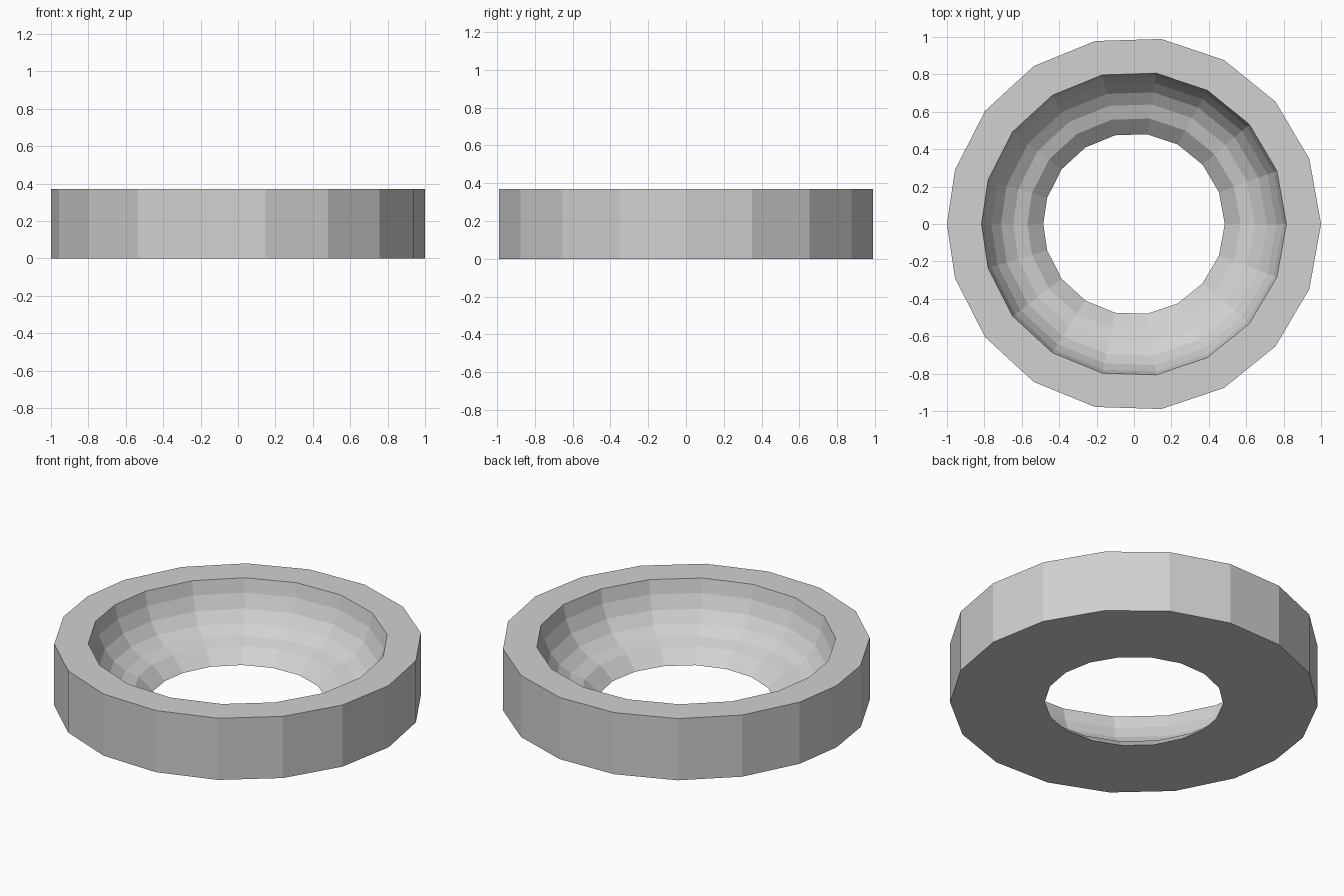
import bpy
import bmesh
from math import cos, sin, radians

cube = bpy.data.objects.get("Cube")
if cube:
    bpy.data.objects.remove(cube, do_unlink=True)

# Plain grey material
GREY = (0.64, 0.64, 0.64, 1.0)
grey = bpy.data.materials.new("light_grey")
grey.use_nodes = True
grey.diffuse_color = GREY
grey.node_tree.nodes["Principled BSDF"].inputs["Base Color"].default_value = GREY

# Closed cross-section (radius, height): straight outer wall, flat rim,
# rounded bowl running down to the hole
HEIGHT = 0.37
profile = [
    (1.0, 0.0), (1.0, HEIGHT),
    (0.815, HEIGHT), (0.797, 0.289), (0.762, 0.21), (0.711, 0.145),
    (0.646, 0.1), (0.57, 0.075), (0.485, 0.0),
]

# Even steps round each half, with a narrower last facet at the -x side
STEP = 20.4
half = [i * STEP for i in range(9)]
angles = half + [180] + [-a for a in reversed(half[1:])]

# Sweep the section round the axis
bm = bmesh.new()
rings = [[bm.verts.new((r * cos(radians(a)), r * sin(radians(a)), z))
          for r, z in profile] for a in angles]
for k, ring in enumerate(rings):
    following = rings[(k + 1) % len(rings)]
    for j in range(len(profile)):
        n = (j + 1) % len(profile)
        bm.faces.new((ring[j], following[j], following[n], ring[n]))
bmesh.ops.recalc_face_normals(bm, faces=bm.faces)

# Faceted ring with a bowl-shaped opening
mesh = bpy.data.meshes.new("bowl_ring")
bm.to_mesh(mesh)
bm.free()
mesh.materials.append(grey)
bpy.context.collection.objects.link(bpy.data.objects.new("bowl_ring", mesh))
